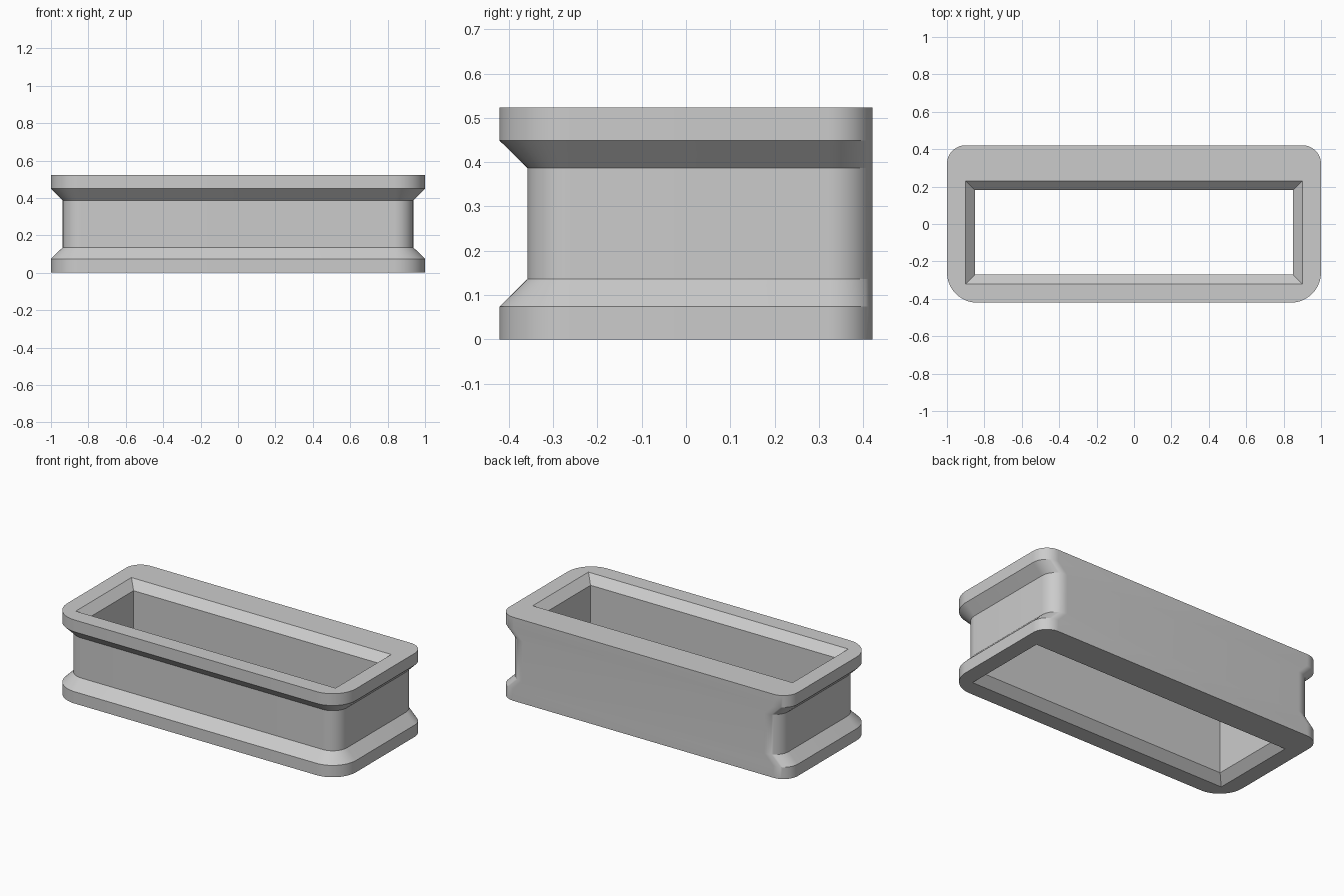
import bpy, bmesh, math

cube = bpy.data.objects.get("Cube")
if cube:
    bpy.data.objects.remove(cube)

HALF_X, HALF_Y, HEIGHT = 1.0, 0.421, 0.523
GROOVE, BACK_R, FRONT_R = 0.063, 0.1, 0.163
STEPS = 14

grey = bpy.data.materials.new("plain_grey")
grey.use_nodes = True
grey.diffuse_color = (0.6, 0.6, 0.6, 1)
grey.node_tree.nodes["Principled BSDF"].inputs["Base Color"].default_value = (0.6, 0.6, 0.6, 1)


def arc(cx, cy, r, start):
    """Quarter circle, counter-clockwise from the start angle."""
    angles = [math.radians(start + 90 * i / STEPS) for i in range(STEPS + 1)]
    return [(cx + r * math.cos(a), cy + r * math.sin(a)) for a in angles]


def outer_section(depth):
    """Rounded outline, inset at the front and sides; the back stays flat."""
    right = arc(HALF_X - FRONT_R, FRONT_R - HALF_Y, FRONT_R - depth, -90)
    right += arc(HALF_X - depth - BACK_R, HALF_Y - BACK_R, BACK_R, 0)
    return right + [(-x, y) for x, y in reversed(right)]


def inner_section(inset):
    """Rectangular opening, set closer to the front than to the back."""
    x, front, back = 0.9 - inset, -0.32 + inset, 0.231 - inset
    return [(x, front), (x, back), (-x, back), (-x, front)]


def loft(bm, levels, section):
    """Join sections at successive heights; return the end loops' edges."""
    rings = [[bm.verts.new((x, y, z)) for x, y in section(d)] for z, d in levels]
    n = len(rings[0])
    for low, high in zip(rings, rings[1:]):
        for i in range(n):
            j = (i + 1) % n
            bm.faces.new((low[i], low[j], high[j], high[i]))
    return [[bm.edges.get((r[i], r[(i + 1) % n])) for i in range(n)]
            for r in (rings[0], rings[-1])]


bm = bmesh.new()
# Outer wall with the groove round the front and sides
outer = loft(bm, [(0, 0), (0.074, 0), (0.136, GROOVE), (0.387, GROOVE),
                  (0.449, 0), (HEIGHT, 0)], outer_section)
# Through opening, chamfered at both rims
inner = loft(bm, [(0, 0), (0.05, 0.05), (HEIGHT - 0.05, 0.05), (HEIGHT, 0)], inner_section)
# Flat bottom and top rims
for a, b in zip(outer, inner):
    bmesh.ops.triangle_fill(bm, use_beauty=True, edges=a + b)
bmesh.ops.recalc_face_normals(bm, faces=bm.faces[:])

mesh = bpy.data.meshes.new("grooved_frame")
bm.to_mesh(mesh)
bm.free()
mesh.materials.append(grey)
frame = bpy.data.objects.new("grooved_frame", mesh)
bpy.context.collection.objects.link(frame)
bpy.ops.object.select_all(action="DESELECT")
frame.select_set(True)
bpy.context.view_layer.objects.active = frame
bpy.ops.object.shade_smooth_by_angle(angle=math.radians(25))
